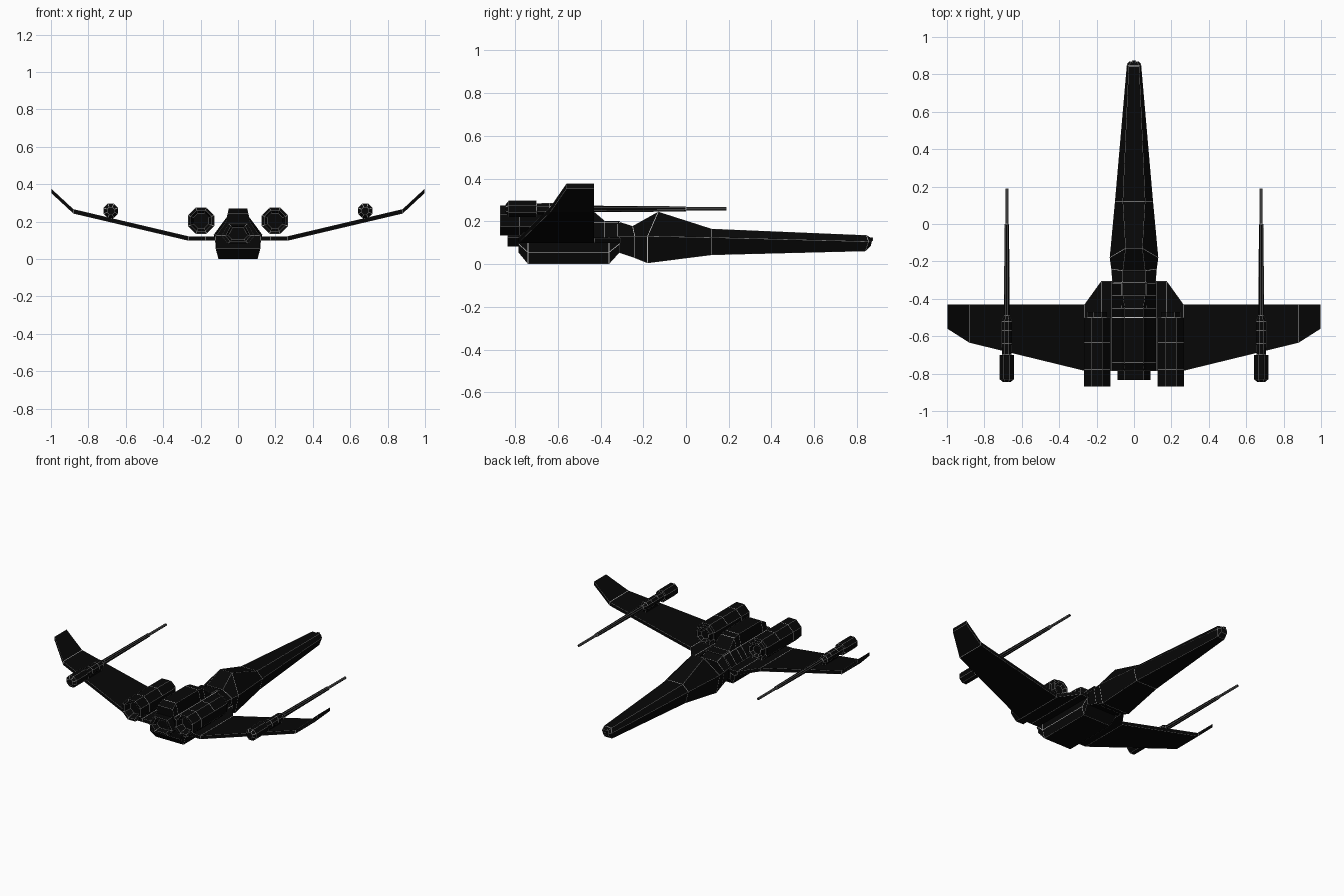
import bpy, bmesh, math


def flat(name, value):
    m = bpy.data.materials.new(name)
    m.diffuse_color = (value, value, value, 1)
    return m


black = flat("matte_black", 0.002)
pale = flat("pale_grey_trim", 0.6)
TRIM = 0.0016  # width of the pale line on each side of an edge


def loft(name, sections):
    """Skin a list of equal-length closed rings, cap both ends, outline every panel."""
    bm = bmesh.new()
    rings = [[bm.verts.new(p) for p in s] for s in sections]
    n = len(rings[0])
    for a, b in zip(rings, rings[1:]):
        for i in range(n):
            j = (i + 1) % n
            bm.faces.new((a[i], a[j], b[j], b[i]))
    bm.faces.new(rings[0])
    bm.faces.new(rings[-1])
    bmesh.ops.recalc_face_normals(bm, faces=bm.faces)
    # Inset each panel; the narrow border faces become pale trim lines
    border = bmesh.ops.inset_individual(bm, faces=bm.faces[:], thickness=TRIM,
                                        use_even_offset=True)["faces"]
    for f in border:
        f.material_index = 1
    me = bpy.data.meshes.new(name)
    bm.to_mesh(me)
    bm.free()
    me.materials.append(black)
    me.materials.append(pale)
    ob = bpy.data.objects.new(name, me)
    bpy.context.collection.objects.link(ob)
    return ob


def turned(name, x, z, profile, sides=8):
    """Faceted tube along y from (y, radius) pairs, flat side up."""
    angles = [2 * math.pi * (i + 0.5) / sides for i in range(sides)]
    return loft(name, [[(x + r * math.cos(a), y, z + r * math.sin(a)) for a in angles]
                       for y, r in profile])


def symmetric(rows):
    """Ring from (half width, y, z) rows listed bottom to top."""
    return [(w, y, z) for w, y, z in rows] + [(-w, y, z) for w, y, z in reversed(rows)]


# Long nose with the cockpit hump and the neck behind it
loft("nose", [symmetric(r) for r in (
    [(0.020, 0.865, 0.085), (0.024, 0.870, 0.105), (0.018, 0.868, 0.122)],
    [(0.028, 0.840, 0.060), (0.038, 0.855, 0.105), (0.028, 0.845, 0.135)],
    [(0.080, 0.120, 0.042), (0.102, 0.120, 0.124), (0.060, 0.120, 0.165)],
    [(0.105, -0.180, 0.004), (0.130, -0.180, 0.130), (0.045, -0.130, 0.245)],
    [(0.104, -0.240, 0.028), (0.122, -0.240, 0.130), (0.060, -0.250, 0.178)],
    [(0.103, -0.320, 0.055), (0.115, -0.320, 0.130), (0.062, -0.320, 0.200)])])
loft("nose_tip", [[(x, y, z) for x, z in ((-.01, .108), (.01, .108), (.01, .125), (-.01, .125))]
                  for y in (0.85, 0.875)])

# Lower hull with bevelled ends
loft("lower_hull", [symmetric(r) for r in (
    [(0.118, -0.310, 0.055), (0.119, -0.310, 0.095), (0.119, -0.310, 0.125)],
    [(0.105, -0.360, 0.000), (0.119, -0.360, 0.055), (0.119, -0.360, 0.125)],
    [(0.105, -0.740, 0.000), (0.119, -0.740, 0.055), (0.119, -0.740, 0.125)],
    [(0.118, -0.785, 0.055), (0.119, -0.785, 0.095), (0.119, -0.785, 0.125)])])

# Upper spine, stepping up behind the cockpit
loft("spine", [symmetric([(0.120, y, 0.12), (0.066, y, 0.195), (w, y, z)])
               for y, w, z in ((-0.31, 0.062, 0.202), (-0.38, 0.060, 0.202),
                               (-0.45, 0.050, 0.262), (-0.50, 0.050, 0.270),
                               (-0.74, 0.050, 0.270), (-0.785, 0.055, 0.245))])

# Recessed rear exhaust
loft("rear_exhaust", [symmetric([(0.055 * s, y, 0.135 - 0.053 * s), (0.088 * s, y, 0.125),
                                 (0.050 * s, y, 0.135 + 0.055 * s)])
                      for y, s in ((-0.77, 1), (-0.835, 1), (-0.835, 0.75), (-0.80, 0.6))])

for side, label in ((1, "right"), (-1, "left")):
    # Thin wing with flat root and upturned tip: x, z, leading y, trailing y
    t = 0.012
    loft(label + "_wing", [
        [(side * x, a, z - t), (side * x, a, z + t), (side * x, b, z + t), (side * x, b, z - t)]
        for x, z, a, b in ((0.10, 0.110, -0.305, -0.785), (0.175, 0.110, -0.305, -0.785),
                           (0.265, 0.110, -0.43, -0.785), (0.88, 0.255, -0.43, -0.635),
                           (0.998, 0.364, -0.43, -0.56))])
    # Octagonal engine with recessed nozzle and narrower intake
    turned(label + "_engine", side * 0.197, 0.205, (
        (-0.82, 0.045), (-0.87, 0.060), (-0.87, 0.076), (-0.78, 0.076), (-0.635, 0.076),
        (-0.50, 0.076), (-0.50, 0.058), (-0.47, 0.058), (-0.47, 0.045), (-0.49, 0.030)))
    # Long stepped gun above the wing
    turned(label + "_gun", side * 0.68, 0.258, (
        (-0.845, 0.022), (-0.83, 0.042), (-0.70, 0.042), (-0.70, 0.028), (-0.64, 0.030),
        (-0.57, 0.030), (-0.52, 0.030), (-0.49, 0.017), (0.0, 0.013), (0.0, 0.009),
        (0.19, 0.009)))
    # Short mount joining the gun to the wing
    loft(label + "_gun_mount", [[(side * 0.68 + dx, y, z) for dx, z in
                                 ((-.012, .20), (.012, .205), (.012, .25), (-.012, .25))]
                                for y in (-0.66, -0.52)])
